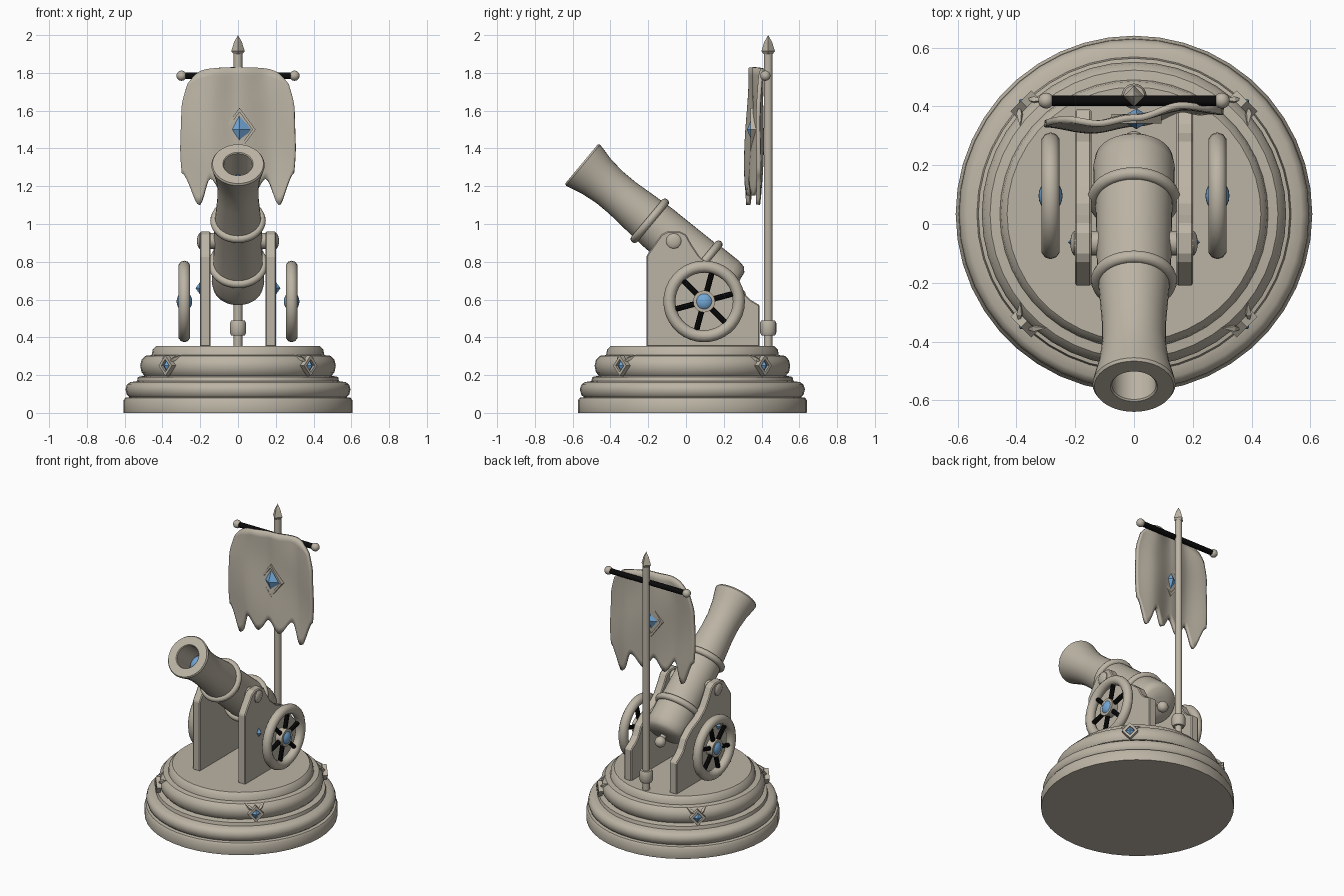
import bpy, bmesh, math
from mathutils import Vector, Matrix

if "Cube" in bpy.data.objects:
    bpy.data.objects.remove(bpy.data.objects["Cube"])


def material(name, rgb):
    m = bpy.data.materials.new(name)
    m.diffuse_color = (*rgb, 1)
    m.use_nodes = True
    m.node_tree.nodes["Principled BSDF"].inputs["Base Color"].default_value = m.diffuse_color
    return m


STONE = material("warm_stone", (0.50, 0.455, 0.375))
BLUE = material("gem_blue", (0.17, 0.39, 0.68))
BLACK = material("black", (0.003, 0.003, 0.003))
R_Y = Matrix.Rotation(math.pi / 2, 4, 'Y')


def finish(bm, name, mat, matrix=Matrix(), smooth=True):
    bmesh.ops.recalc_face_normals(bm, faces=bm.faces)
    bm.transform(matrix)
    me = bpy.data.meshes.new(name)
    bm.to_mesh(me)
    bm.free()
    ob = bpy.data.objects.new(name, me)
    bpy.context.collection.objects.link(ob)
    me.materials.append(mat)
    if smooth:
        bpy.ops.object.select_all(action='DESELECT')
        ob.select_set(True)
        bpy.context.view_layer.objects.active = ob
        bpy.ops.object.shade_smooth_by_angle(angle=math.radians(38))
    return ob


def lathe(name, profile, mat, matrix=Matrix(), n=32, smooth=True, closed=False):
    """Spin (radius, z) points around z."""
    bm = bmesh.new()
    vs = [bm.verts.new((r, 0, z)) for r, z in profile]
    es = [bm.edges.new(p) for p in zip(vs, vs[1:])]
    if closed:
        es.append(bm.edges.new((vs[-1], vs[0])))
    bmesh.ops.spin(bm, geom=vs + es, cent=(0, 0, 0), axis=(0, 0, 1),
                   angle=2 * math.pi, steps=n, use_merge=True)
    bmesh.ops.remove_doubles(bm, verts=bm.verts, dist=1e-5)
    return finish(bm, name, mat, matrix, smooth)


def torus(name, major, minor, mat, matrix=Matrix(), n=36):
    ring = [(major + minor * math.cos(a), minor * math.sin(a))
            for a in (i * math.tau / 10 for i in range(10))]
    return lathe(name, ring, mat, matrix, n, closed=True)


def ball(name, loc, scale, mat):
    bm = bmesh.new()
    bmesh.ops.create_uvsphere(bm, u_segments=20, v_segments=12, radius=1)
    return finish(bm, name, mat, Matrix.Translation(loc) @ Matrix.Diagonal((*scale, 1)))


def rod(name, a, b, r, mat, n=14):
    a, b = Vector(a), Vector(b)
    d = b - a
    bm = bmesh.new()
    bmesh.ops.create_cone(bm, cap_ends=True, segments=n, radius1=r, radius2=r, depth=d.length)
    rot = Vector((0, 0, 1)).rotation_difference(d).to_matrix().to_4x4()
    return finish(bm, name, mat, Matrix.Translation((a + b) / 2) @ rot)


def gem(name, size, matrix):
    """Faceted octahedron with the given half sizes."""
    bm = bmesh.new()
    x, y, z = size
    rim = [bm.verts.new(p) for p in ((x, 0, 0), (0, 0, z), (-x, 0, 0), (0, 0, -z))]
    for s in (-y, y):
        tip = bm.verts.new((0, s, 0))
        for i in range(4):
            bm.faces.new((rim[i], rim[(i + 1) % 4], tip))
    return finish(bm, name, BLUE, matrix, False)


def diamond_frame(name, w, h, k, d, matrix):
    """Diamond outline in the xz plane; k = inner ratio, d = half depth."""
    bm = bmesh.new()
    loops = [[bm.verts.new((x * w * f, y, z * h * f))
              for x, z in ((1, 0), (0, 1), (-1, 0), (0, -1))]
             for f, y in ((1, -d), (1, d), (k, d), (k, -d))]
    for j in range(4):
        a, b = loops[j], loops[(j + 1) % 4]
        for i in range(4):
            q = (i + 1) % 4
            bm.faces.new((a[i], a[q], b[q], b[i]))
    return finish(bm, name, STONE, matrix, False)


# Stepped round base
CY = 0.034
lathe("base", [(0, 0), (.605, 0), (.607, .01), (.607, .065), (.597, .08), (.575, .083),
               (.588, .095), (.596, .125), (.588, .15), (.57, .163), (.535, .168),
               (.53, .19), (.495, .197), (.511, .215), (.518, .25), (.511, .28),
               (.49, .302), (.457, .306), (.452, .335), (.432, .355), (0, .355)],
      STONE, Matrix.Translation((0, CY, 0)), 44)

# Four framed gems around the base
for i in range(4):
    m = (Matrix.Translation((0, CY, 0)) @ Matrix.Rotation(math.pi / 4 + i * math.pi / 2, 4, 'Z')
         @ Matrix.Translation((0, -.53, .25)))
    diamond_frame("base_gem_frame", .05, .055, .6, .015, m)
    gem("base_gem", (.03, .022, .036), m)
    for s in (-1, 1):
        lathe("base_gem_wing", [(0, -.035), (.013, 0), (0, .05)], STONE,
              m @ Matrix.Translation((s * .035, .015, .035))
              @ Matrix.Rotation(s * .9, 4, 'Y') @ Matrix.Rotation(-.7, 4, 'X'), 4, False)

# Barrel, pointing forward and up; local z runs towards the muzzle
BARREL = Matrix.Translation((0, -.553, 1.318)) @ Matrix.Rotation(math.radians(50.2), 4, 'X')
outline = [(0, .26), (.075, .26), (.075, .005), (.08, 0), (.135, 0), (.141, .01), (.135, .04),
           (.12, .10), (.109, .19), (.109, .28), (.122, .46), (.126, .52), (.131, .82),
           (.137, .86), (.139, .97), (.132, 1.01), (.11, 1.03), (.05, 1.04), (0, 1.04)]
lathe("barrel", [(r, -t) for r, t in outline], STONE, BARREL, 36)
torus("front_band", .125, .022, STONE, BARREL @ Matrix.Translation((0, 0, -.47)))
torus("rear_band", .136, .022, STONE, BARREL @ Matrix.Translation((0, 0, -.83)))
ball("cannonball", BARREL @ Vector((0, 0, -.20)), (.072,) * 3, BLUE)
rod("breech_neck", BARREL @ Vector((0, 0, -1.02)), BARREL @ Vector((0, 0, -1.07)), .02, STONE)
ball("breech_knob", BARREL @ Vector((0, 0, -1.085)), (.036,) * 3, STONE)

# Carriage sides, trunnions and wheels
side = [(-.21, .35), (-.21, .83), (-.13, .945), (-.10, .96), (-.03, .96), (0, .945),
        (.03, .89), (.07, .83), (.13, .78), (.22, .74), (.28, .69), (.31, .63),
        (.34, .60), (.39, .57), (.39, .35)]
for s in (-1, 1):
    bm = bmesh.new()
    face = bm.faces.new([bm.verts.new((s * .145, y, z)) for y, z in side])
    ext = bmesh.ops.extrude_face_region(bm, geom=[face])["geom"]
    bmesh.ops.translate(bm, vec=(s * .056, 0, 0),
                        verts=[v for v in ext if isinstance(v, bmesh.types.BMVert)])
    plate = finish(bm, "carriage_side", STONE, smooth=False)
    bev = plate.modifiers.new("soft_edges", 'BEVEL')
    bev.width, bev.segments = .006, 1

    rod("trunnion", (s * .08, -.065, .91), (s * .205, -.065, .91), .042, STONE, 20)
    ball("trunnion_cap", (s * .2, -.065, .91), (.017, .042, .042), STONE)
    gem("side_gem", (.02, .022, .03),
        Matrix.Translation((s * .203, -.062, .66)) @ Matrix.Rotation(math.pi / 2, 4, 'Z'))

    c = Vector((s * .284, .096, .59))
    torus("wheel_rim", .184, .032, STONE, Matrix.Translation(c) @ R_Y)
    rod("wheel_hub", c - Vector((.025, 0, 0)), c + Vector((.025, 0, 0)), .058, STONE, 20)
    ball("hub_gem", c, (.041, .052, .052), BLUE)
    for i in range(6):
        a = math.radians(15 + 60 * i)
        d = Vector((0, math.cos(a), math.sin(a)))
        rod("wheel_spoke", c + d * .05, c + d * .17, .015, BLACK, 8)

# Banner pole, spear tip, socket and crossbar
PY = .435
at_pole = Matrix.Translation((0, PY, 0))
rod("pole", (0, PY, .35), (0, PY, 1.9), .023, STONE, 16)
lathe("spear_tip", [(0, 1.89), (.016, 1.89), (.036, 1.915), (.02, 1.965), (0, 2.0)],
      STONE, at_pole, 4, False)
lathe("pole_socket", [(.022, .41), (.036, .41), (.043, .425), (.043, .475), (.036, .49),
                      (.022, .49)], STONE, at_pole, 20)
rod("crossbar", (-.29, .42, 1.785), (.29, .42, 1.785), .018, BLACK)
for s in (-1, 1):
    ball("crossbar_end", (s * .299, .42, 1.785), (.027,) * 3, STONE)


# Waving banner with a ragged hem
def lerp(table, x):
    for (x0, y0), (x1, y1) in zip(table, table[1:]):
        if x <= x1:
            t = max(0, (x - x0) / (x1 - x0))
            return y0 + (y1 - y0) * t * t * (3 - 2 * t)
    return table[-1][1]


HEM = [(-1, 1.27), (-.72, 1.10), (-.5, 1.24), (-.25, 1.15), (0, 1.235),
       (.25, 1.15), (.5, 1.24), (.77, 1.10), (1, 1.27)]
WIDTH = [(1.1, .285), (1.4, .305), (1.6, .3), (1.82, .255)]
WAVE = [(-1, .355), (-.5, .338), (0, .365), (.62, .408), (1, .395)]
NU, NV = 48, 16
bm = bmesh.new()
grid = []
for i in range(NU + 1):
    u = -1 + 2 * i / NU
    top, low = 1.83 - .02 * u * u - .07 * u ** 8, lerp(HEM, u)
    col = []
    for j in range(NV + 1):
        z = low + (top - low) * j / NV
        y = lerp(WAVE, u) - .02 * (1.83 - z) / .7 + .006 * math.sin(z * 9 + u * 3)
        col.append(bm.verts.new((u * lerp(WIDTH, z), y, z)))
    grid.append(col)
for a, b in zip(grid, grid[1:]):
    for j in range(NV):
        bm.faces.new((a[j], b[j], b[j + 1], a[j + 1]))
banner = finish(bm, "banner", STONE)
sol = banner.modifiers.new("thickness", 'SOLIDIFY')
sol.thickness, sol.offset = .022, 0

# Diamond emblem set through the cloth
m = Matrix.Translation((.008, .358, 1.5))
diamond_frame("emblem_frame", .085, .115, .8, .016, m)
gem("emblem_gem", (.06, .035, .085), m)
